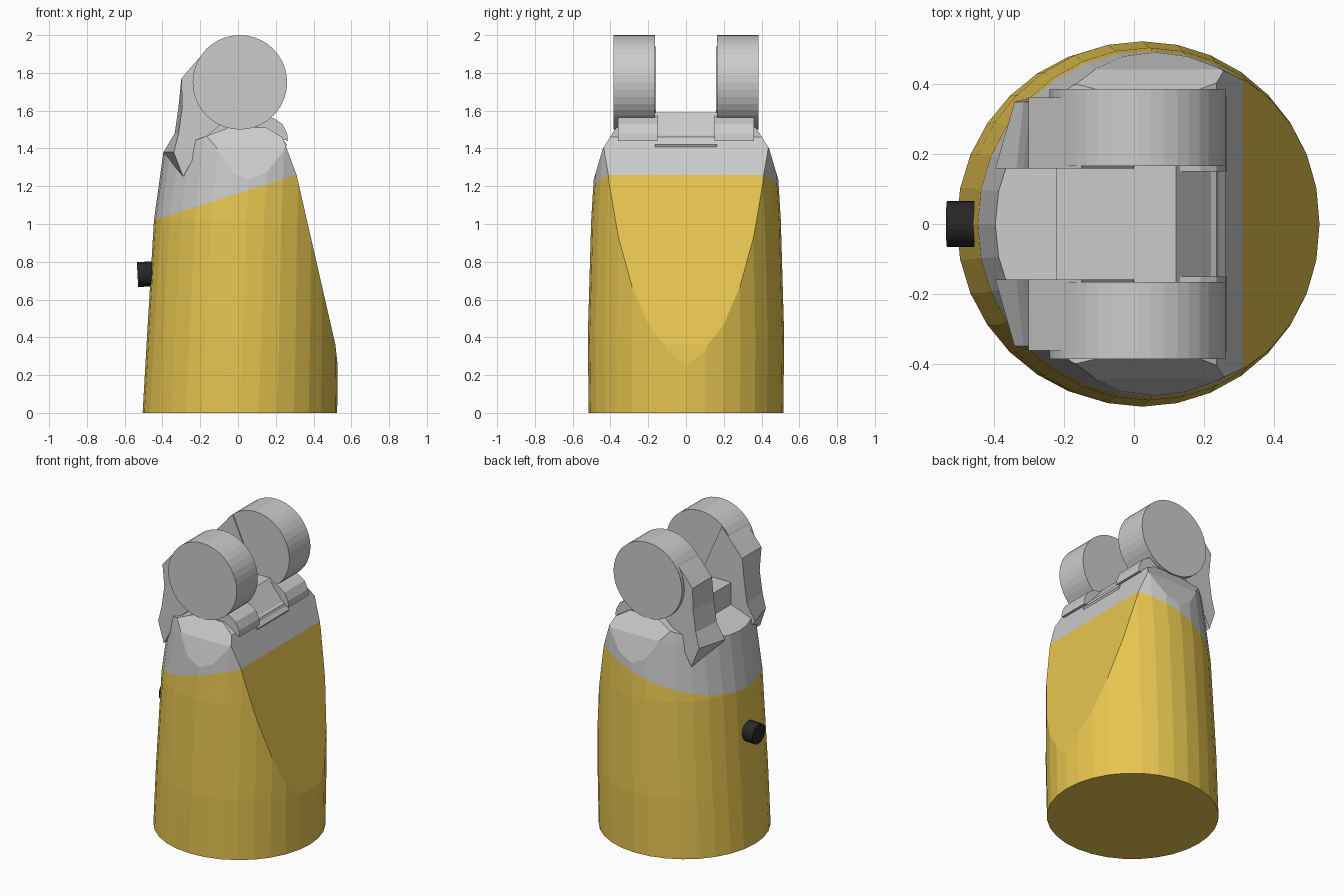
import bpy, bmesh, math
from mathutils import Vector

if "Cube" in bpy.data.objects:
    bpy.data.objects.remove(bpy.data.objects["Cube"])


def material(name, color):
    m = bpy.data.materials.new(name)
    m.diffuse_color = color
    m.use_nodes = True
    m.node_tree.nodes["Principled BSDF"].inputs["Base Color"].default_value = m.diffuse_color
    return m


yellow = material("yellow", (0.80, 0.56, 0.08, 1))
black = material("black", (0.02, 0.02, 0.02, 1))


def finish(bm, name, mat=None):
    bmesh.ops.recalc_face_normals(bm, faces=bm.faces)
    me = bpy.data.meshes.new(name)
    bm.to_mesh(me)
    bm.free()
    ob = bpy.data.objects.new(name, me)
    bpy.context.collection.objects.link(ob)
    if mat:
        me.materials.append(mat)
    return ob


def rod(name, a, b, r, seg=40, mat=None):
    a, b = Vector(a), Vector(b)
    bm = bmesh.new()
    bmesh.ops.create_cone(bm, cap_ends=True, segments=seg, radius1=r, radius2=r, depth=(b - a).length)
    rot = (b - a).to_track_quat('Z', 'Y').to_matrix().to_4x4()
    rot.translation = (a + b) / 2
    bm.transform(rot)
    return finish(bm, name, mat)


def prism(name, pts, y0, y1):
    bm = bmesh.new()
    f = bm.faces.new([bm.verts.new((x, y0, z)) for x, z in pts])
    ext = bmesh.ops.extrude_face_region(bm, geom=[f])["geom"]
    bmesh.ops.translate(bm, vec=(0, y1 - y0, 0), verts=[v for v in ext if isinstance(v, bmesh.types.BMVert)])
    return finish(bm, name)


def slice_off(bm, p, n):
    bmesh.ops.bisect_plane(bm, geom=bm.verts[:] + bm.edges[:] + bm.faces[:],
                           plane_co=p, plane_no=n, clear_outer=True)
    bmesh.ops.holes_fill(bm, edges=[e for e in bm.edges if e.is_boundary])


def outward(p, n):
    return n if n.dot(p - Vector((0, 0, 0.7))) > 0 else -n


def cut_by(ob, cutter):
    m = ob.modifiers.new("cut", 'BOOLEAN')
    m.operation, m.solver, m.object = 'DIFFERENCE', 'EXACT', cutter
    bpy.context.view_layer.objects.active = ob
    bpy.ops.object.modifier_apply(modifier=m.name)


# Tapered body: (z, left x, right x, half width)
def body():
    bm = bmesh.new()
    rings, n = [], 32
    for z, l, r, w in [(0, -.505, .525, .515), (.4, -.482, .53, .52), (1.02, -.445, .53, .502),
                       (1.38, -.395, .53, .48), (1.65, -.35, .53, .45)]:
        rings.append([bm.verts.new(((l + r) / 2 + (r - l) / 2 * math.cos(2 * math.pi * i / n),
                                    w * math.sin(2 * math.pi * i / n), z)) for i in range(n)])
    for a, b in zip(rings, rings[1:]):
        for i in range(n):
            j = (i + 1) % n
            bm.faces.new((a[i], a[j], b[j], b[i]))
    bm.faces.new(rings[0][::-1])
    bm.faces.new(rings[-1])
    # sloped front face and top facets, as x-z lines
    for (x0, z0), (x1, z1) in [((.529, .24), (.518, .34)), ((.525, .32), (.31, 1.26)),
                               ((.31, 1.26), (.235, 1.46)), ((.235, 1.46), (.15, 1.51)),
                               ((-.05, 1.51), (.15, 1.51)), ((-.395, 1.38), (-.05, 1.51))]:
        p = Vector((x0, 0, z0))
        slice_off(bm, p, outward(p, Vector((z1 - z0, 0, x0 - x1))))
    # shoulder facets on both sides, as y-z lines
    for s in (-1, 1):
        for (y0, z0), (y1, z1) in [((.487, 1.24), (.44, 1.4)), ((.44, 1.4), (.37, 1.51))]:
            p = Vector((0, s * y0, z0))
            slice_off(bm, p, outward(p, Vector((0, z1 - z0, s * (y0 - y1)))))
    return bm


seam, seam_n = Vector((-.445, 0, 1.02)), Vector((-.24, 0, .755))
bm = body()
slice_off(bm, seam, seam_n)
finish(bm, "lower_body", yellow)
bm = body()
slice_off(bm, seam, -seam_n)
upper = finish(bm, "upper_body")

# Saddle between the discs, scooped from both ends
saddle = prism("saddle", [(-.22, 1.3), (-.22, 1.59), (.12, 1.59), (.26, 1.42), (.2, 1.3)], -.165, .165)


def scoop(x0, z0, x1, z1, r):
    d = Vector((x1 - x0, 0, z1 - z0)).normalized()
    up = Vector((-d.z, 0, d.x)) * (1 if d.x > 0 else -1)
    c = Vector((x0, 0, z0)) + up * r
    ob = rod("scoop_cutter", c - d * .6, c + d * .8, r, 48)
    ob.hide_render = True
    return ob


front_scoop = scoop(-.01, 1.56, .29, 1.33, .165)
rear_scoop = scoop(-.01, 1.56, -.10, 1.485, .165)
cut_by(saddle, front_scoop)
cut_by(saddle, rear_scoop)
cut_by(upper, front_scoop)
for c in (front_scoop, rear_scoop):
    bpy.data.objects.remove(c)

for s, side in ((-1, "near"), (1, "far")):
    # Round disc
    rod(side + "_disc", (.01, s * .165, 1.75), (.01, s * .385, 1.75), .25, 40)
    # Curved rear arm, pulled to a point at the outer bottom and inner heel
    arm = prism(side + "_arm", [(-.15, 1.94), (-.24, 1.84), (-.30, 1.77), (-.315, 1.62), (-.335, 1.48),
                                (-.36, 1.38), (-.29, 1.25), (-.18, 1.45), (-.1, 1.52), (0, 1.6)],
                s * .158, s * .36)
    for v in arm.data.vertices:
        if abs(v.co.y) > .3 and v.co.x < -.31:
            v.co.x += .02
            v.co.y -= s * .012
        elif v.co.x < -.35:
            v.co.x = -.395
    # Small stop block under the front of the disc
    prism(side + "_stop", [(.08, 1.45), (.12, 1.58), (.19, 1.56), (.235, 1.53), (.26, 1.48),
                           (.265, 1.44), (.23, 1.45)], s * .15, s * .36)

# Push button on the rear of the body
rod("button", (-.532, 0, .732), (-.44, 0, .737), .066, 24, black)
